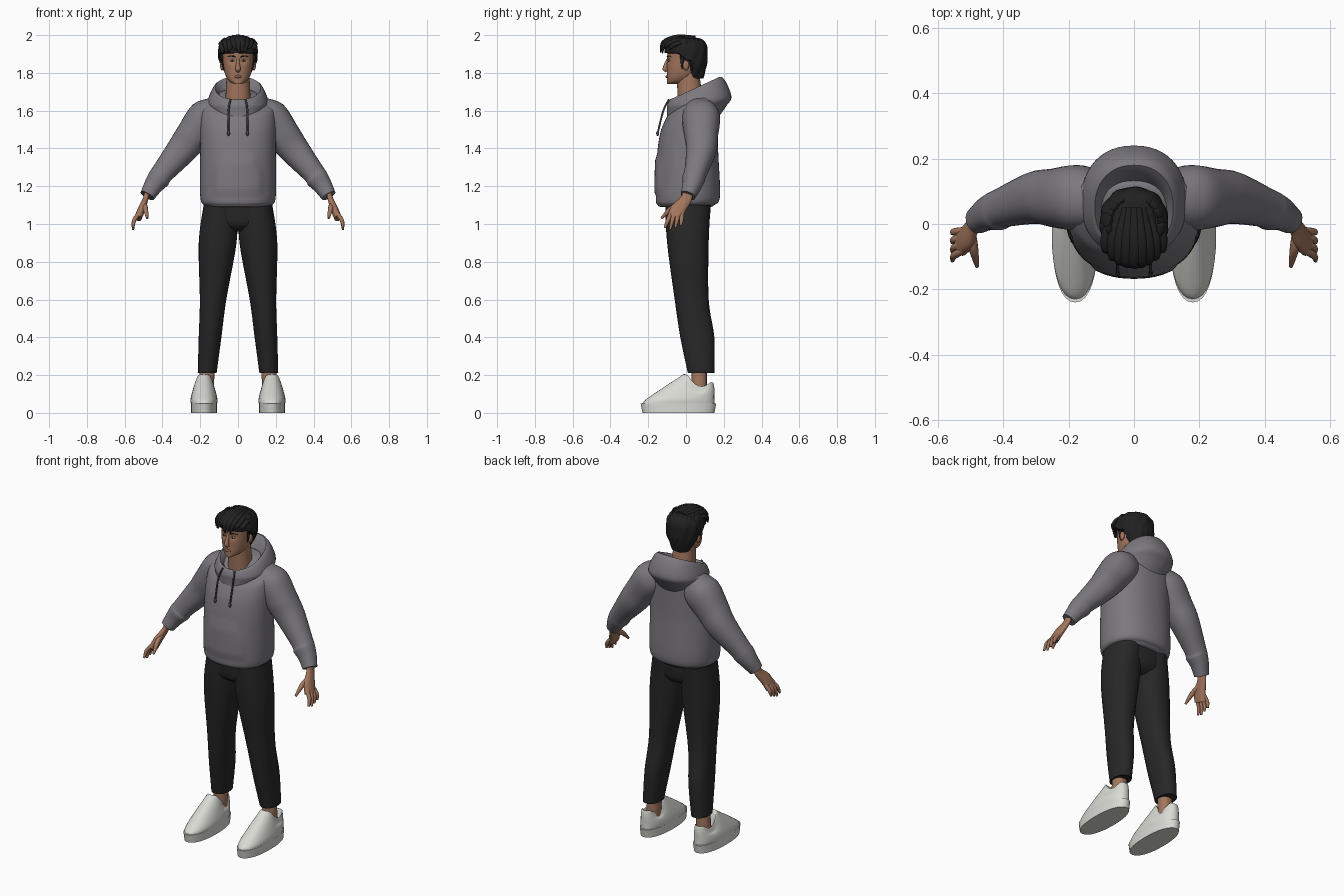
import bpy, math, random
from mathutils import Vector

if "Cube" in bpy.data.objects:
    bpy.data.objects.remove(bpy.data.objects["Cube"])
random.seed(4)
made = []


def material(name, red, green, blue):
    mat = bpy.data.materials.new(name)
    mat.use_nodes = True
    colour = (red, green, blue, 1)
    mat.diffuse_color = colour
    mat.node_tree.nodes["Principled BSDF"].inputs["Base Color"].default_value = colour
    return mat


GREY = material("hoodie grey", .2, .19, .21)
BLACK = material("trouser black", .02, .02, .02)
HAIR = material("hair black", .015, .015, .015)
SKIN = material("skin", .36, .18, .11)
LIPS = material("lips", .27, .11, .08)
WHITE = material("shoe white", .7, .7, .66)
CORD = material("cord grey", .06, .06, .06)
EYE = material("eye white", .4, .4, .4)


def clamp(value):
    return max(0, min(1, value))


def catmull(a, b, c, d, t):
    return (b * 2 + (c - a) * t + (a * 2 - b * 5 + c * 4 - d) * t * t
            + (b * 3 - a - c * 3 + d) * t ** 3) / 2


def squircle(value):
    return math.copysign(abs(value) ** .9, value)


def loft(name, mat, rings, mirror=False, sides=32, steps=5, warp=None):
    """Skin through rings (centre, half axis u, half axis v), smoothed between them."""
    smooth = []
    last = len(rings) - 1
    for i in range(last):
        quad = [rings[max(0, min(last, i + k))] for k in (-1, 0, 1, 2)]
        for step in range(steps):
            smooth.append([catmull(*column, step / steps) for column in zip(*quad)])
    smooth.append(rings[-1])
    verts = []
    for centre, u, v in smooth:
        for k in range(sides):
            angle = math.tau * k / sides
            point = centre + u * squircle(math.cos(angle)) + v * squircle(math.sin(angle))
            verts.append(warp(point) if warp else point)
    faces = []
    for start in range(0, len(verts) - sides, sides):
        for k in range(sides):
            a, b = start + k, start + (k + 1) % sides
            faces.append((a, b, b + sides, a + sides))
    faces.append(tuple(reversed(range(sides))))
    faces.append(tuple(range(len(verts) - sides, len(verts))))
    mesh = bpy.data.meshes.new(name)
    mesh.from_pydata(verts, [], faces)
    mesh.materials.append(mat)
    ob = bpy.data.objects.new(name, mesh)
    bpy.context.collection.objects.link(ob)
    if mirror:
        ob.modifiers.new("Mirror", 'MIRROR').use_mirror_merge = False
    made.append(ob)


def stack(name, mat, rows, lean=lambda z: 0, **options):
    """Level rings, rising: z, y, half width, half depth; lean gives x at each height."""
    rings = [(Vector((lean(z), y, z)), Vector((width, 0, 0)), Vector((0, depth, 0)))
             for z, y, width, depth in rows]
    loft(name, mat, rings, **options)


def tilted(name, mat, rows, x=0, **options):
    """Sloping rings: front y, front z, back y, back z, half width."""
    rings = []
    for front_y, front_z, back_y, back_z, width in rows:
        front, back = Vector((x, front_y, front_z)), Vector((x, back_y, back_z))
        rings.append(((front + back) / 2, Vector((width, 0, 0)), (back - front) / 2))
    loft(name, mat, rings, **options)


def tube(name, mat, points, side=(0, 1, 0), flat=1, **options):
    """Rings across a path: x, y, z, radius; flat thins them across the side direction."""
    path = [Vector(p[:3]) for p in points]
    rings = []
    for i, centre in enumerate(path):
        along = (path[min(i + 1, len(path) - 1)] - path[max(i - 1, 0)]).normalized()
        across = Vector(side)
        across = (across - along * across.dot(along)).normalized()
        radius = points[i][3]
        rings.append((centre, across * radius, along.cross(across) * radius * flat))
    loft(name, mat, rings, **options)


def blob(name, mat, centre, size, mirror=False):
    x, y, z = centre
    width, depth, height = size
    rows = []
    for i in range(9):
        angle = math.pi * (i / 8 - .5)
        spread = max(.03, math.cos(angle))
        rows.append((z + height * math.sin(angle), y, width * spread, depth * spread))
    stack(name, mat, rows, lean=lambda z: x, mirror=mirror, sides=16, steps=1)


# Hoodie body, with a raised front pocket and a sloping neckline
def body_shape(p):
    p.z += (p.y - .05) * .35 * clamp((p.z - 1.5) / .15)
    in_pocket = 1.17 < p.z < 1.37 and abs(p.x) < .13 - .3 * max(0, p.z - 1.24)
    if p.y < 0 and in_pocket:
        p.y -= .008
    return p


stack("hoodie_body", GREY, [
    (1.09, 0, .16, .13), (1.1, 0, .18, .15), (1.15, .01, .2, .17), (1.4, .01, .2, .16),
    (1.58, .03, .2, .14), (1.64, .05, .18, .12), (1.69, .06, .09, .06)],
    sides=64, steps=8, warp=body_shape)

# Sleeves narrowing to cuffs
tube("sleeves", GREY, [
    (.1, .07, 1.6, .08), (.17, .08, 1.56, .1), (.24, .08, 1.47, .09), (.3, .08, 1.39, .08),
    (.4, .05, 1.27, .06), (.42, .04, 1.24, .06), (.45, .03, 1.2, .05), (.48, .01, 1.15, .04)],
    mirror=True)

# Hood lying on the shoulders
tilted("hood", GREY, [
    (-.1, 1.56, .16, 1.55, .12), (-.1, 1.6, .21, 1.62, .15), (-.1, 1.63, .24, 1.68, .16),
    (-.08, 1.66, .18, 1.78, .12), (-.04, 1.6, .1, 1.64, .08)], sides=48)

# Drawstrings with knotted ends
cord_path = [(.04, -.09, 1.66), (.05, -.12, 1.6), (.05, -.15, 1.48)]
tube("drawstrings", CORD, [(*p, .005) for p in cord_path], side=(1, 0, 0), mirror=True, sides=8)
blob("drawstring_ends", CORD, cord_path[-1], (.008, .008, .014), mirror=True)


# Trousers, the legs leaning outward towards the feet
def leg_lean(z):
    return .18 - .08 * z


stack("trouser_seat", BLACK, [(.96, .01, .05, .06), (1, .01, .16, .11), (1.1, .01, .18, .12)])
stack("trouser_legs", BLACK, [
    (.21, .08, .05, .07), (.4, .06, .06, .09), (.6, .03, .07, .09), (.9, .01, .1, .11),
    (1.1, .01, .09, .12)], lean=leg_lean, mirror=True)
stack("ankles", SKIN, [(.1, .07, .04, .04), (.3, .07, .04, .04)], lean=leg_lean, mirror=True)


# Shoes, with the collar dipping at the ankle
def collar_dip(p):
    p.z -= .04 * clamp((p.z - .1) / .05) * max(0, 1 - ((p.y - .07) / .06) ** 2)
    return p


foot_x = .18
stack("shoe_soles", WHITE, [(0, -.04, .07, .19), (.05, -.04, .07, .2)],
      lean=lambda z: foot_x, mirror=True)
tilted("shoe_uppers", WHITE, [
    (-.23, .05, .15, .05, .07), (-.2, .08, .15, .08, .07), (-.05, .18, .15, .13, .05),
    (0, .2, .14, .16, .04), (.03, .1, .11, .1, .03)],
    x=foot_x, mirror=True, warp=collar_dip)

# Hands
tube("palms", SKIN, [
    (.48, .01, 1.17, .03), (.49, 0, 1.13, .03), (.51, -.04, 1.08, .04), (.53, -.06, 1.03, .04)],
    flat=.5, mirror=True)
for i, finger in enumerate(("index", "middle", "ring", "little")):
    y = -.08 + .02 * i
    tip = .97 + .01 * abs(i - 1)
    tube(finger + "_fingers", SKIN, [
        (.52, y, 1.06, .011), (.55, y * 1.2, 1.02, .011), (.556, y * 1.4, tip, .006)],
        mirror=True, sides=12)
tube("thumbs", SKIN, [(.5, -.02, 1.11, .015), (.49, -.08, 1.08, .014), (.48, -.13, 1.03, .006)],
     mirror=True, sides=12)


# Head and neck
def eye_sockets(p):
    if p.y < 0:
        across, up = (abs(p.x) - .03) / .018, (p.z - 1.865) / .013
        p.y += .008 * math.exp(-across ** 2 - up ** 2)
    return p


stack("neck", SKIN, [(1.58, .03, .07, .07), (1.8, .01, .06, .06)])
stack("head", SKIN, [
    (1.74, -.07, .02, .03), (1.76, -.04, .05, .06), (1.8, -.02, .07, .08),
    (1.87, -.01, .08, .09), (1.94, 0, .08, .09), (1.98, 0, .02, .03)],
    sides=64, steps=8, warp=eye_sockets)
tube("nose", SKIN, [(0, -.09, 1.88, .007), (0, -.105, 1.85, .009), (0, -.11, 1.82, .014),
                    (0, -.1, 1.81, .01)], side=(1, 0, 0))
blob("lips", LIPS, (0, -.1, 1.78), (.02, .008, .008))
blob("eyeballs", EYE, (.03, -.09, 1.865), (.013, .006, .005), mirror=True)
blob("irises", HAIR, (.03, -.094, 1.865), (.005, .003, .005), mirror=True)
blob("ears", SKIN, (.085, 0, 1.84), (.01, .016, .027), mirror=True)
tube("eyebrows", HAIR, [(.015, -.1, 1.885, .003), (.035, -.09, 1.89, .004),
                        (.055, -.08, 1.885, .002)], side=(0, 0, 1), mirror=True, sides=8)


# Hair cap, drawn in below the hairline and lightly ridged
def hairline(p):
    edge = 1.865 + .04 * clamp(-p.y / .05) - .1 * clamp((p.y - .02) / .02)
    scale = 1 + .02 * math.sin(math.atan2(p.x, p.y) * 11 + p.z * 30)
    if p.z < edge:
        scale = .7
    return Vector((p.x * scale, p.y * scale, p.z))


stack("hair_cap", HAIR, [
    (1.77, .05, .05, .04), (1.8, .03, .07, .07), (1.86, .01, .1, .1), (1.94, 0, .1, .11),
    (1.98, 0, .06, .08), (1.99, 0, .01, .01)], sides=96, steps=9, warp=hairline)

# Locks swept forward over the forehead
for i in range(9):
    x = .02 * (i - 4)
    curve = math.sqrt(1 - (x / .105) ** 2)
    tube(f"fringe_lock_{i}", HAIR, [
        (x * .6, .05, 1.9 + .09 * curve, .012),
        (x, -.05 * curve, 1.9 + .09 * curve, .02),
        (x, -.12 * curve, 1.9 + .06 * curve, .02),
        (x + random.uniform(-.01, .01), -.135 * curve, 1.9 + random.uniform(0, .03), .004)],
        side=(1, 0, 0), flat=.6, sides=12)

# Locks falling from the crown around the sides and back
for i in range(13):
    turn = (i - 6) * .29
    sideways, backward = math.sin(turn), math.cos(turn)
    low = 1.87 - .085 * max(0, backward)
    path = []
    for k in range(5):
        t = k / 4
        fall = .3 + 1.27 * t
        reach = math.sin(fall) ** .3 * (1 - .2 * t ** 6)
        height = low + (1.985 - low) * math.cos(fall) + random.uniform(-.006, .006)
        width = .025 * math.sin(math.pi * (.15 + .75 * t))
        path.append((sideways * reach * .1, backward * reach * .11, height, width))
    tube(f"crown_lock_{i}", HAIR, path, side=(backward, -sideways, 0), flat=.4, sides=12)
tube("sideburns", HAIR, [(.086, -.02, 1.89, .012), (.083, -.02, 1.85, .008),
                         (.076, -.02, 1.82, .003)], flat=.6, mirror=True, sides=12)

# Smooth shading on everything, keeping hard rims
bpy.ops.object.select_all(action='DESELECT')
for ob in made:
    ob.select_set(True)
bpy.context.view_layer.objects.active = made[0]
bpy.ops.object.shade_smooth_by_angle(angle=math.radians(50))
